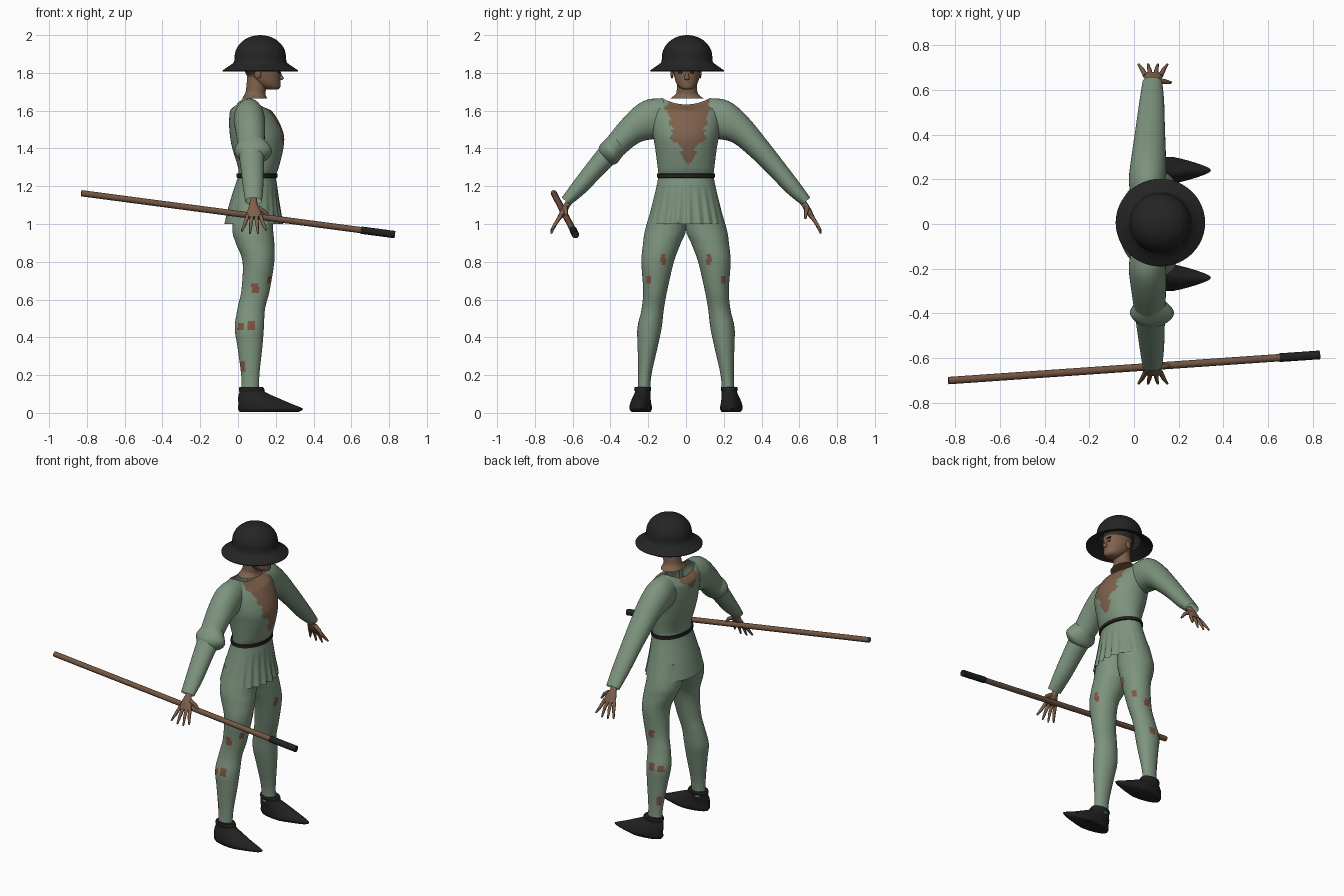
import bpy, bmesh, math
from mathutils import Vector


def material(name, r, g, b):
    m = bpy.data.materials.new(name)
    m.diffuse_color = (r, g, b, 1)
    return m


GREEN = material("sage cloth", 0.205, 0.295, 0.21)
SKIN = material("tan skin", 0.21, 0.118, 0.072)
WOOD = material("brown wood", 0.17, 0.092, 0.055)
BLACK = material("black felt", 0.018, 0.018, 0.019)
LEATHER = material("dark leather", 0.016, 0.015, 0.015)
TEAR = material("torn red brown", 0.22, 0.085, 0.05)
HAIR = material("dark hair", 0.035, 0.024, 0.018)


def finish(ob, mats):
    for m in mats:
        ob.data.materials.append(m)
    bpy.ops.object.select_all(action='DESELECT')
    bpy.context.view_layer.objects.active = ob
    ob.select_set(True)
    if ob.type == 'CURVE':
        bpy.ops.object.convert(target='MESH')
    bpy.ops.object.shade_smooth_by_angle(angle=math.radians(50))
    return bpy.context.object


def from_bmesh(name, bm, mats, rule=None):
    bmesh.ops.recalc_face_normals(bm, faces=bm.faces)
    if rule:
        for f in bm.faces:
            f.material_index = rule(f.calc_center_median())
    me = bpy.data.meshes.new(name)
    bm.to_mesh(me)
    bm.free()
    ob = bpy.data.objects.new(name, me)
    bpy.context.collection.objects.link(ob)
    return finish(ob, mats)


def spline(rows, k):
    """Catmull-Rom interpolation through rows of numbers."""
    out = []
    for i in range(len(rows) - 1):
        p = [rows[max(i - 1, 0)], rows[i], rows[i + 1], rows[min(i + 2, len(rows) - 1)]]
        for j in range(k):
            t = j / k
            out.append([0.5 * (2 * b + (c - a) * t + (2 * a - 5 * b + 4 * c - d) * t * t
                               + (3 * b - a - 3 * c + d) * t ** 3) for a, b, c, d in zip(*p)])
    return out + [list(rows[-1])]


def loft(name, rings, mats, n=24, k=4, s=1, caps=(False, False), shape=None, rule=None):
    """Rings: centre x, y, z, radius along x, radius across, tilt in degrees."""
    bm = bmesh.new()
    loops = []
    for x, y, z, a, b, tilt in spline(rings, k):
        w, loop = math.radians(tilt), []
        for i in range(n):
            t = 2 * math.pi * i / n
            e = b * math.sin(t)
            p = Vector((x + a * math.cos(t), y + e * math.cos(w), z + e * math.sin(w)))
            if shape:
                p = shape(p, t, y)
            p.y *= s
            loop.append(bm.verts.new(p))
        loops.append(loop)
    for lo, hi in zip(loops, loops[1:]):
        for i in range(n):
            j = (i + 1) % n
            bm.faces.new((lo[i], lo[j], hi[j], hi[i]))
    for use, loop in zip(caps, (loops[0], loops[-1])):
        if use:
            bm.faces.new(loop)
    return from_bmesh(name, bm, mats, rule)


def tube(name, pts, radii, mat, res=4):
    cu = bpy.data.curves.new(name, 'CURVE')
    cu.dimensions, cu.bevel_depth, cu.bevel_resolution, cu.use_fill_caps = '3D', 1, res, True
    sp = cu.splines.new('POLY')
    sp.points.add(len(pts) - 1)
    for q, p, r in zip(sp.points, pts, radii):
        q.co, q.radius = (*p, 1), r
    ob = bpy.data.objects.new(name, cu)
    bpy.context.collection.objects.link(ob)
    return finish(ob, [mat])


def blob(name, centre, size, mat):
    bm = bmesh.new()
    bmesh.ops.create_uvsphere(bm, u_segments=16, v_segments=10, radius=1)
    for v in bm.verts:
        v.co = Vector([c + d * e for c, d, e in zip(centre, size, v.co)])
    return from_bmesh(name, bm, [mat])


# Tunic: pleated skirt, waist, chest and dipped open collar
def tunic_shape(p, t, y):
    if p.z > 1.6:
        p.z -= 0.035 * math.cos(t) ** 2 * min(1, (p.z - 1.6) / 0.06)
    if p.z < 1.22 and math.cos(t) > 0.2:
        p.x += 0.009 * math.sin(t * 22) * (1.22 - p.z) / 0.22 * math.cos(t)
    return p


def bare_chest(c):
    rag = 0.009 * math.sin(c.z * 75) + 0.005 * math.sin(c.z * 160 + 1)
    if c.x > 0.08 and c.z > 1.315:
        half = 0.018 + 0.095 * min(1, max(0, (c.z - 1.33) / 0.26))
        half += 0.02 * (1.43 < c.z < 1.5)
        return int(abs(c.y - 0.012) < half + rag)
    return int(c.x < 0.06 and c.z > 1.56 and abs(c.y) < (c.z - 1.54) * 0.9 + rag)


loft("tunic", [(.08, 0, 1.0, .152, .205, 0), (.085, 0, 1.1, .133, .18, 0), (.095, 0, 1.2, .112, .156, 0),
               (.1, 0, 1.255, .1, .147, 0), (.108, 0, 1.3, .108, .15, 0), (.105, 0, 1.4, .135, .163, 0),
               (.1, 0, 1.47, .143, .175, 0), (.085, 0, 1.54, .132, .182, 0), (.068, 0, 1.6, .11, .18, 0),
               (.055, 0, 1.645, .08, .16, 0), (.05, 0, 1.668, .057, .13, 0)],
     [GREEN, SKIN], n=120, k=7, shape=tunic_shape, rule=bare_chest)
loft("belt", [(.1, 0, 1.244, .1, .145, 0), (.1, 0, 1.246, .108, .154, 0),
              (.1, 0, 1.266, .108, .154, 0), (.1, 0, 1.268, .1, .145, 0)], [LEATHER], n=48, k=1)


# Shoes taper to a point at the toe
def shoe_shape(p, t, y):
    toe = max(0, math.cos(t)) * max(0, 1 - p.z / 0.13)
    p.y = y + (p.y - y) * (1 - 0.6 * toe)
    return p


# Small tears in the trouser cloth: (x, y, z, half height)
TEARS = [(.19, .12, .81, .028), (.15, .21, .3, .03), (.01, .24, .46, .02), (.07, .25, .46, .022),
         (.09, .22, .66, .018), (.02, .24, .24, .025), (.17, .2, .7, .02)]


def torn(c):
    return int(any(math.hypot(c.x - x, abs(c.y) - y) < 0.02 and abs(c.z - z) < h
                   and abs(abs(c.y) - y) < 0.012 for x, y, z, h in TEARS))


for s, side in ((-1, "right"), (1, "left")):
    loft(side + "_leg", [(.08, .09, 1.1, .1, .088, 0), (.078, .108, .97, .108, .108, 0),
                         (.09, .127, .9, .102, .1, 0), (.108, .15, .8, .084, .086, 0),
                         (.093, .163, .65, .075, .064, 0), (.07, .176, .55, .073, .059, 0),
                         (.06, .193, .45, .077, .064, 0), (.063, .203, .35, .066, .053, 0),
                         (.065, .218, .2, .048, .035, 0), (.066, .224, .1, .046, .034, 0)],
         [GREEN, TEAR], n=48, k=8, s=s, caps=(True, True), rule=torn)
    loft(side + "_shoe", [(.165, .238, 0.005, .155, .05, 0), (.172, .24, .022, .172, .06, 0),
                          (.14, .24, .05, .138, .056, 0), (.105, .236, .08, .105, .048, 0),
                          (.077, .23, .108, .07, .041, 0), (.072, .229, .125, .068, .045, 0),
                          (.07, .229, .137, .062, .042, 0)],
         [LEATHER], n=32, k=3, s=s, caps=(True, True), shape=shoe_shape)
    # Sleeve, open at the wrist
    loft(side + "_sleeve", [(.06, .12, 1.56, .075, .105, 90), (.06, .2, 1.55, .083, .104, 76),
                            (.065, .29, 1.495, .078, .077, 55), (.07, .38, 1.405, .07, .062, 47),
                            (.075, .47, 1.305, .062, .052, 45), (.08, .56, 1.2, .054, .044, 43),
                            (.082, .635, 1.12, .044, .03, 40)], [GREEN], n=32, k=5, s=s)
    # Hand with spread fingers
    loft(side + "_palm", [(.082, .605, 1.135, .018, .016, 42), (.082, .63, 1.1, .022, .017, 40),
                          (.085, .647, 1.07, .036, .017, 30), (.085, .668, 1.035, .042, .013, 25)],
         [SKIN], n=16, k=3, s=s, caps=(True, True))
    for i in range(4):
        x0, x1 = .052 + .022 * i, .02 + .043 * i
        drop = (.012, 0, 0, .018)[i]
        tube(f"{side}_finger_{i + 1}", [(x0, s * .662, 1.045), ((x0 + x1) / 2, s * .692, 1.0),
                                        (x1, s * .714, .95 + drop)], (.0115, .0095, .005), SKIN, 2)
    tube(side + "_thumb", [(.105, s * .64, 1.085), (.14, s * .636, 1.065), (.165, s * .632, 1.03)],
         (.014, .011, .006), SKIN, 2)
    # Face details
    blob(side + "_ear", (.105, s * .074, 1.795), (.018, .008, .026), SKIN)
    blob(side + "_eye", (.218, s * .03, 1.802), (.006, .013, .006), HAIR)
    blob(side + "_eyebrow", (.22, s * .032, 1.82), (.008, .019, .004), HAIR)

# Bunched cloth at the right elbow
loft("elbow_ruffle", [(.073, .355, 1.435, .066, .06, 48), (.08, .393, 1.39, .098, .066, 50),
                      (.08, .415, 1.365, .085, .064, 48), (.076, .43, 1.35, .06, .05, 46)],
     [GREEN], n=32, k=4, s=-1)

# Neck with a flared base, and head with hair at the back
loft("neck", [(.088, .005, 1.665, .066, .088, 0), (.09, .005, 1.685, .056, .062, 0),
              (.095, .005, 1.71, .053, .054, 0), (.105, .005, 1.78, .056, .052, 0)],
     [SKIN], n=28, k=4, caps=(True, False))
loft("head", [(.182, .005, 1.713, .03, .022, 0), (.172, .005, 1.722, .051, .04, 0),
              (.155, .005, 1.745, .07, .056, 0), (.138, .005, 1.78, .087, .067, 0),
              (.128, .005, 1.82, .096, .073, 0), (.122, .005, 1.87, .1, .077, 0),
              (.12, .005, 1.93, .07, .055, 0), (.12, .005, 1.95, .02, .02, 0)],
     [SKIN, HAIR], n=40, k=5, caps=(True, True),
     rule=lambda c: int(c.z > 1.84 or (c.x < .085 and c.z > 1.785)))
loft("nose", [(.222, .005, 1.763, .012, .011, 0), (.224, .005, 1.772, .019, .014, 0),
              (.22, .005, 1.79, .012, .009, 0), (.217, .005, 1.812, .006, .007, 0)],
     [SKIN], n=14, k=3, caps=(True, True))
blob("mouth", (.217, .005, 1.747), (.008, .022, .003), HAIR)

# Brimmed helmet: lathed dome, sloping brim and hollow inside
dome = [(0.136 * math.sin(a), 1.885 + 0.115 * math.cos(a))
        for a in (math.pi / 2 * i / 10 for i in range(1, 11))]
inner = [(0.126 * math.cos(a), 1.875 + 0.113 * math.sin(a))
         for a in (math.pi / 2 * i / 8 for i in range(8))]
profile = [(.004, 2.0)] + dome + [(.138, 1.862), (.143, 1.852), (.172, 1.832), (.2, 1.813),
                                  (.199, 1.808), (.17, 1.822), (.13, 1.842)] + inner + [(.004, 1.988)]
loft("helmet", [(.118, .006, z, r, r * .98, 0) for r, z in profile], [BLACK], n=48, k=1, caps=(True, True))

# Staff with a dark grip at its front end
A, B = Vector((-.83, -.70, 1.163)), Vector((.83, -.585, .944))
tube("staff", [A, A.lerp(B, .95)], (.0165, .0165), WOOD)
tube("staff_grip", [A.lerp(B, .892), B], (.0195, .0195), LEATHER)
